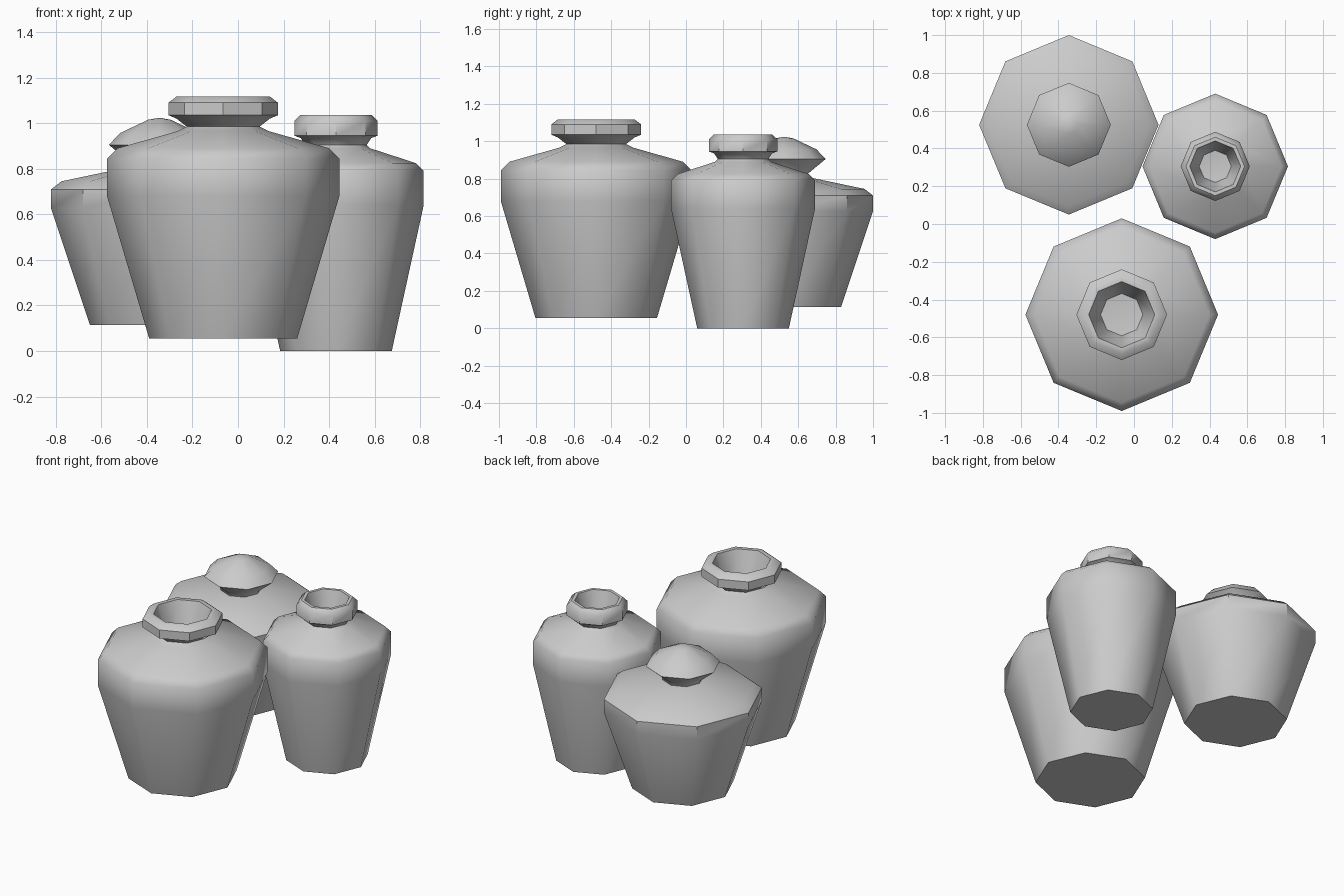
import bpy, bmesh
from math import cos, sin, pi, radians

if "Cube" in bpy.data.objects:
    bpy.data.objects.remove(bpy.data.objects["Cube"])

SIDES = 8


def lathe(name, centre, profile):
    """Spin an (r, z) profile into an octagonal solid; r = 0 ends make a point."""
    bm = bmesh.new()
    rings = []
    for r, z in profile:
        count = SIDES if r > 0 else 1
        rings.append([bm.verts.new((r * cos(2 * pi * i / SIDES),
                                    r * sin(2 * pi * i / SIDES), z)) for i in range(count)])
    for a, b in zip(rings, rings[1:]):
        for i in range(SIDES):
            j = (i + 1) % SIDES
            if len(a) == 1:
                bm.faces.new((a[0], b[j], b[i]))
            elif len(b) == 1:
                bm.faces.new((a[i], a[j], b[0]))
            else:
                bm.faces.new((a[i], a[j], b[j], b[i]))
    # flat base
    bm.faces.new(rings[0][::-1])
    bmesh.ops.recalc_face_normals(bm, faces=bm.faces)
    mesh = bpy.data.meshes.new(name)
    bm.to_mesh(mesh)
    bm.free()
    ob = bpy.data.objects.new(name, mesh)
    ob.location = (*centre, 0)
    bpy.context.collection.objects.link(ob)
    bpy.ops.object.select_all(action='DESELECT')
    ob.select_set(True)
    bpy.context.view_layer.objects.active = ob
    bpy.ops.object.shade_smooth_by_angle(angle=radians(44.3))
    return ob


# large open jar: body, shoulder, collar, then down inside the mouth
lathe("front_jar", (-0.065, -0.48), [
    (0.325, 0.055), (0.51, 0.68), (0.51, 0.845), (0.465, 0.89),
    (0.20, 0.965), (0.16, 0.985), (0.205, 1.02), (0.24, 1.035), (0.24, 1.09),
    (0.205, 1.117), (0.175, 1.117), (0.112, 0.92), (0, 0.91)])

# slim open jar
lathe("right_jar", (0.43, 0.305), [
    (0.245, 0.0), (0.385, 0.64), (0.385, 0.79), (0.35, 0.825),
    (0.15, 0.89), (0.135, 0.905), (0.155, 0.935), (0.183, 0.945), (0.183, 1.01),
    (0.155, 1.037), (0.135, 1.037), (0.085, 0.86), (0, 0.85)])

# squat jar closed by a domed stopper
lathe("back_jar", (-0.345, 0.525), [
    (0.305, 0.115), (0.475, 0.625), (0.475, 0.71), (0.43, 0.745),
    (0.12, 0.81), (0, 0.815)])
lathe("stopper", (-0.345, 0.525), [
    (0.12, 0.80), (0.125, 0.825), (0.222, 0.905), (0.172, 0.957),
    (0.05, 1.015), (0, 1.024)])
